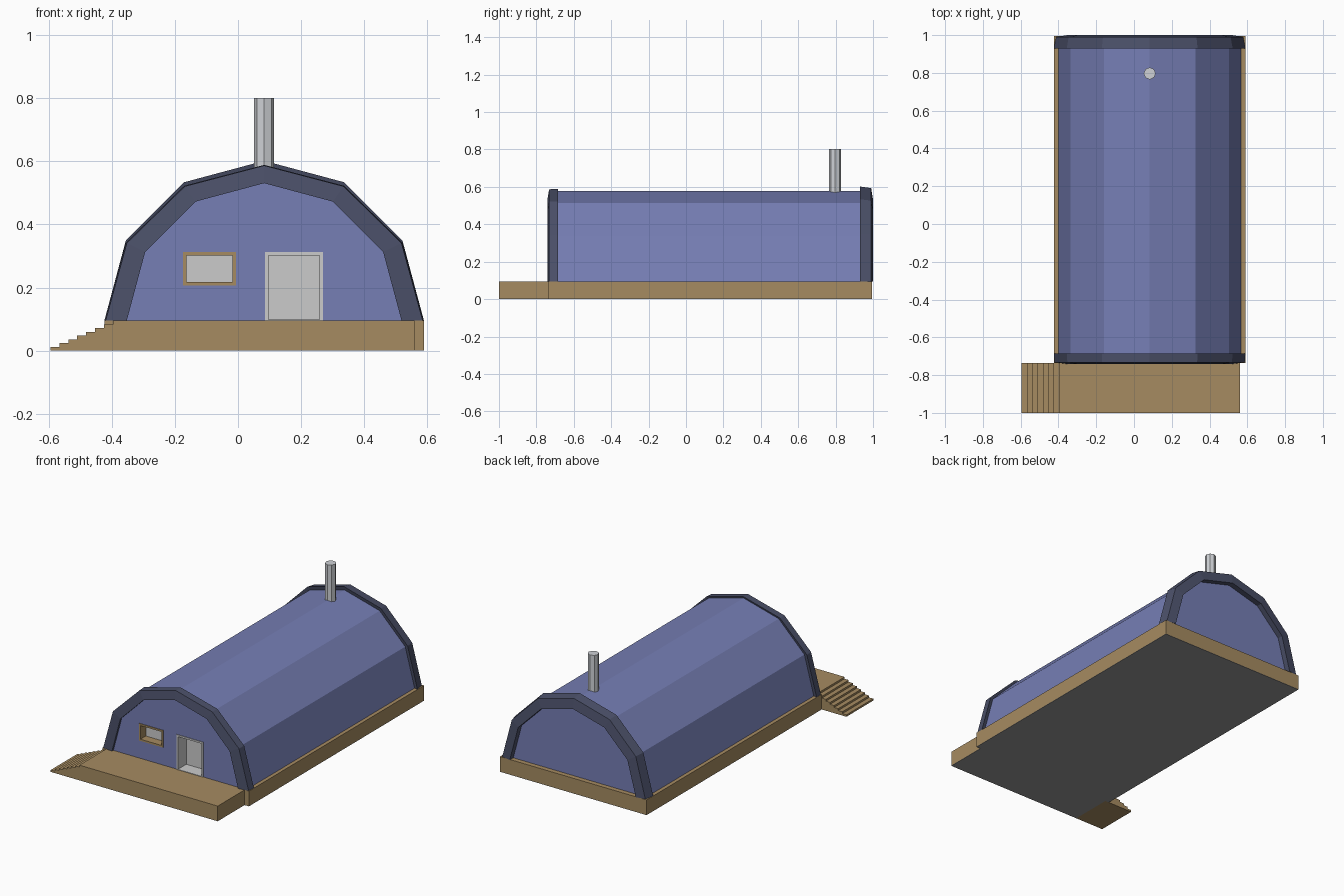
import bpy, bmesh, math

if "Cube" in bpy.data.objects:
    bpy.data.objects.remove(bpy.data.objects["Cube"])

CX, FLOOR = 0.083, 0.095


def material(name, rgb):
    m = bpy.data.materials.new(name)
    m.diffuse_color = (*rgb, 1)
    m.use_nodes = True
    m.node_tree.nodes["Principled BSDF"].inputs["Base Color"].default_value = m.diffuse_color
    return m


BLUE = material("blue_cladding", (0.18, 0.21, 0.46))
DARK = material("dark_trim", (0.07, 0.08, 0.14))
WOOD = material("wood", (0.38, 0.26, 0.12))
STEEL = material("steel", (0.62, 0.64, 0.67))
UNDER = material("underside_grey", (0.3, 0.3, 0.3))


def finish(name, bm, mat=None):
    bmesh.ops.recalc_face_normals(bm, faces=bm.faces)
    me = bpy.data.meshes.new(name)
    bm.to_mesh(me)
    bm.free()
    ob = bpy.data.objects.new(name, me)
    bpy.context.collection.objects.link(ob)
    if mat:
        me.materials.append(mat)
    return ob


def prism(name, pts, y0, y1, mat=None):
    """Extrude an x-z outline along y."""
    bm = bmesh.new()
    a = [bm.verts.new((x, y0, z)) for x, z in pts]
    b = [bm.verts.new((x, y1, z)) for x, z in pts]
    bm.faces.new(a)
    bm.faces.new(b)
    n = len(pts)
    for i in range(n):
        j = (i + 1) % n
        bm.faces.new((a[i], a[j], b[j], b[i]))
    return finish(name, bm, mat)


def box(name, x0, x1, y0, y1, z0, z1, mat=None):
    return prism(name, [(x0, z0), (x1, z0), (x1, z1), (x0, z1)], y0, y1, mat)


def arch(rx, rz):
    """Half dodecagon, six flat segments."""
    return [(CX + rx * math.cos(math.pi * i / 6), FLOOR + rz * math.sin(math.pi * i / 6))
            for i in range(7)]


def arch_band(name, section, mat):
    """Sweep an (rx, rz, y) section round the arch."""
    bm = bmesh.new()
    rings = [[bm.verts.new((x, y, z)) for x, z in arch(rx, rz)] for rx, rz, y in section]
    n = len(rings)
    for k in range(n):
        a, b = rings[k], rings[(k + 1) % n]
        for i in range(6):
            bm.faces.new((a[i], a[i + 1], b[i + 1], b[i]))
    for end in (0, 6):
        bm.faces.new([r[end] for r in rings])
    return finish(name, bm, mat)


# Foundation, front deck and their grey undersides
box("foundation", -0.424, 0.59, -0.735, 0.995, 0.002, FLOOR, WOOD)
box("deck", -0.397, 0.56, -1.0, -0.735, 0.002, FLOOR, WOOD)
box("foundation_underside", -0.424, 0.59, -0.735, 0.995, 0, 0.002, UNDER)
box("deck_underside", -0.397, 0.56, -1.0, -0.735, 0, 0.002, UNDER)

# Side steps up to the deck
outline = [(-0.397, 0.0), (-0.595, 0.0)]
for i in range(7):
    x = -0.595 + i * 0.198 / 7
    z = (i + 1) * FLOOR / 8
    outline += [(x, z), (x + 0.198 / 7, z)]
prism("steps", outline, -1.0, -0.735, WOOD)

# Vaulted body with openings cut in the front wall
body = prism("vaulted_body", arch(0.484, 0.484), -0.727, 0.965, BLUE)
openings = {"door": (0.085, 0.27, FLOOR, 0.313, 0.085, None),
            "window": (-0.174, -0.006, 0.206, 0.313, 0.055, WOOD)}
for part, (x0, x1, z0, z1, depth, mat) in openings.items():
    bottom = z0 - 0.02 if part == "door" else z0
    cutter = box(part + "_cutter", x0, x1, -0.8, -0.727 + depth, bottom, z1)
    cutter.hide_render = True
    cutter.hide_viewport = True
    cutter.display_type = 'WIRE'
    mod = body.modifiers.new(part + "_opening", 'BOOLEAN')
    mod.operation = 'DIFFERENCE'
    mod.solver = 'EXACT'
    mod.object = cutter
    # Deep frame lining the opening, with a panel at the back
    t, yf, yb = 0.011, -0.731, -0.727 + depth
    box(part + "_frame_left", x0, x0 + t, yf, yb, z0, z1, mat)
    box(part + "_frame_right", x1 - t, x1, yf, yb, z0, z1, mat)
    box(part + "_frame_top", x0 + t, x1 - t, yf, yb, z1 - t, z1, mat)
    sill = 0.003 if part == "door" else t
    box(part + "_sill", x0 + t, x1 - t, yf, yb, z0, z0 + sill, mat)
    box(part + "_panel", x0 + t, x1 - t, yb - 0.006, yb, z0 + sill, z1 - t)

# Dark arched end bands
arch_band("front_band", [(0.507, 0.494, -0.685), (0.503, 0.492, -0.732),
                         (0.436, 0.436, -0.741), (0.436, 0.436, -0.70)], DARK)
arch_band("back_band", [(0.507, 0.507, 0.93), (0.495, 0.498, 0.99),
                        (0.436, 0.436, 1.0), (0.436, 0.436, 0.945)], DARK)

# Octagonal chimney
bm = bmesh.new()
bmesh.ops.create_cone(bm, cap_ends=True, segments=8, radius1=0.032, radius2=0.032, depth=0.25)
bmesh.ops.translate(bm, verts=bm.verts, vec=(CX, 0.797, 0.677))
finish("chimney", bm, STEEL)
